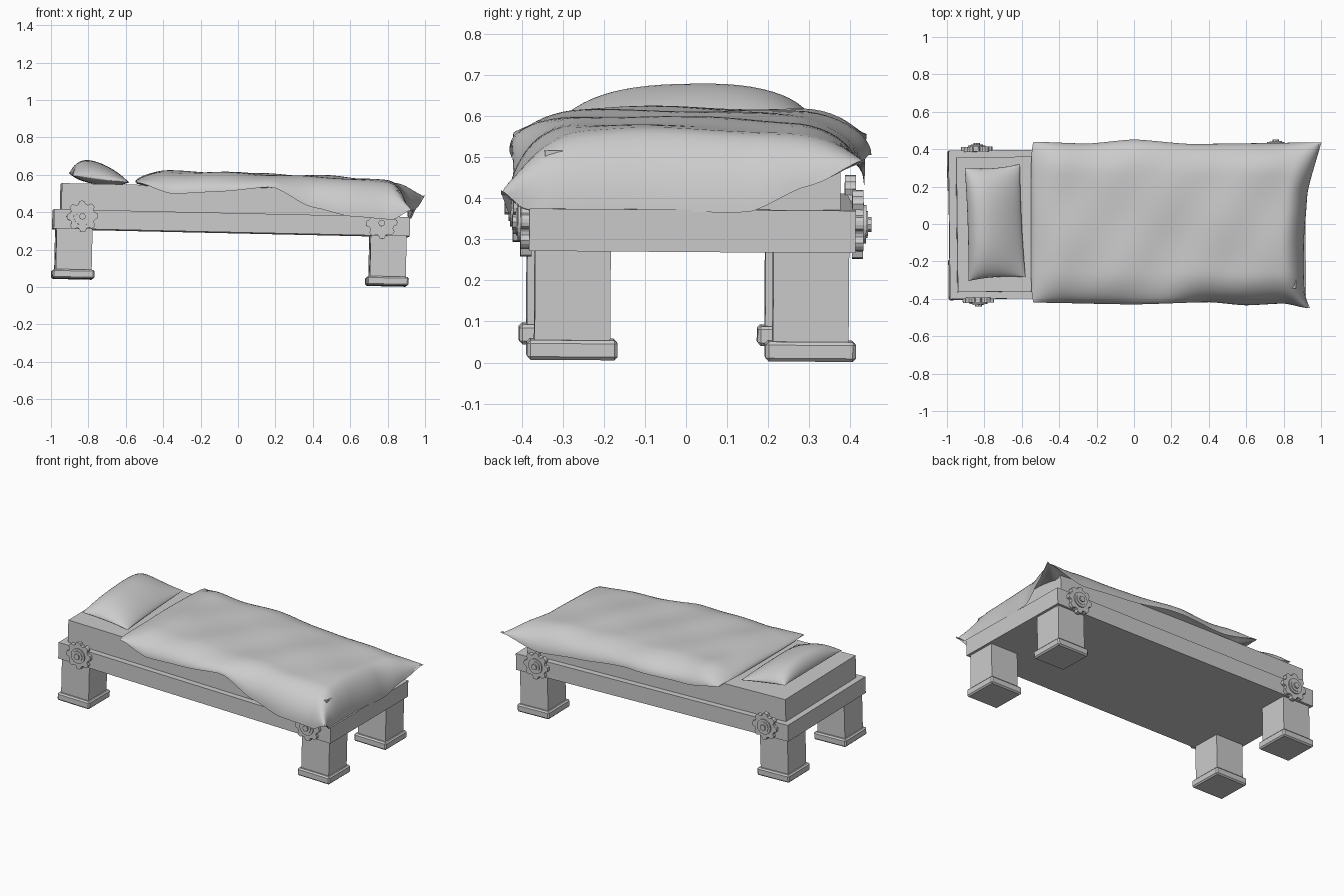
import bpy, bmesh
from math import sin, cos, pi, radians
from mathutils import Matrix, Euler

if "Cube" in bpy.data.objects:
    bpy.data.objects.remove(bpy.data.objects["Cube"])

# The whole frame leans slightly
LEAN = Matrix.Translation((-0.037, 0.005, 0.34)) @ Euler(
    (radians(-0.4), radians(1.28), radians(0.65))).to_matrix().to_4x4()


def finish(name, bm, matrix=None, smooth=False, bevel=0.0):
    bmesh.ops.recalc_face_normals(bm, faces=bm.faces)
    me = bpy.data.meshes.new(name)
    bm.to_mesh(me)
    bm.free()
    ob = bpy.data.objects.new(name, me)
    bpy.context.collection.objects.link(ob)
    if matrix:
        ob.matrix_world = matrix
    if bevel:
        mod = ob.modifiers.new("bevel", "BEVEL")
        mod.width, mod.segments = bevel, 1
    if smooth:
        bpy.ops.object.select_all(action='DESELECT')
        ob.select_set(True)
        bpy.context.view_layer.objects.active = ob
        bpy.ops.object.shade_smooth_by_angle(angle=radians(60))
    return ob


def box(name, lo, hi, bevel=0.0):
    bm = bmesh.new()
    bmesh.ops.create_cube(bm, size=1)
    for v in bm.verts:
        v.co = [a + (b - a) * (c + 0.5) for a, b, c in zip(lo, hi, v.co)]
    return finish(name, bm, LEAN, bevel=bevel)


def prism(bm, radii, y0, y1):
    """Extrude a radial outline along y."""
    n = len(radii)
    vs = []
    for i, r in enumerate(radii):
        a = 2 * pi * i / n
        vs.append(bm.verts.new((r * cos(a), y0, r * sin(a))))
    f = bm.faces.new(vs)
    ex = bmesh.ops.extrude_face_region(bm, geom=[f])
    for v in ex["geom"]:
        if isinstance(v, bmesh.types.BMVert):
            v.co.y = y1


def puff(name, nx, ny, shape):
    """Closed cushion: top and bottom sheets joined at the rim."""
    bm = bmesh.new()
    for side in (1, -1):
        g = [[bm.verts.new(shape(sin(pi * (i / nx - 0.5)), sin(pi * (j / ny - 0.5)), side))
              for j in range(ny + 1)] for i in range(nx + 1)]
        for i in range(nx):
            for j in range(ny):
                bm.faces.new((g[i][j], g[i + 1][j], g[i + 1][j + 1], g[i][j + 1]))
    bmesh.ops.remove_doubles(bm, verts=bm.verts, dist=1e-5)
    return finish(name, bm, smooth=True)


def curve(points, t):
    """Smoothly eased interpolation through (t, value) pairs."""
    if t <= points[0][0]:
        return points[0][1]
    for (a, p), (b, q) in zip(points, points[1:]):
        if t <= b:
            k = (t - a) / (b - a)
            k = 0.5 * k + 0.5 * k * k * (3 - 2 * k)
            return p + (q - p) * k
    return points[-1][1]


# Frame slab and mattress
box("bed_frame", (-0.952, -0.397, -0.05), (0.952, 0.397, 0.053))
box("mattress", (-0.913, -0.36, 0.05), (0.895, 0.36, 0.193))

# Legs, feet and cog wheels at the four corners
for sx, xn in ((-1, "head"), (1, "foot")):
    for sy, yn in ((-1, "front"), (1, "back")):
        x, y = sx * 0.84, sy * 0.29
        box(f"{xn}_{yn}_leg", (x - 0.096, y - 0.092, -0.275), (x + 0.096, y + 0.092, -0.04))
        box(f"{xn}_{yn}_leg_base", (x - 0.112, y - 0.11, -0.315), (x + 0.112, y + 0.11, -0.267), 0.008)
        bm = bmesh.new()
        prism(bm, [0.084, 0.084, 0.082, 0.069, 0.067, 0.069, 0.082] * 8, sy * 0.39, sy * 0.417)
        prism(bm, [0.047] * 24, sy * 0.41, sy * 0.424)
        prism(bm, [0.033] * 16, sy * 0.41, sy * 0.428)
        prism(bm, [0.018] * 8, sy * 0.41, sy * 0.437)
        finish(f"{xn}_{yn}_cog", bm, LEAN @ Matrix.Translation((sx * 0.80, 0, 0.017)))


# Pillow, thicker towards the head end
def pillow_shape(u, v, side):
    s, t = (u + 1) / 2, (v + 1) / 2
    x0, x1 = -0.885 - 0.02 * t, -0.58 - 0.03 * t
    y0, y1 = -0.305 + 0.02 * s, 0.30 + 0.02 * s
    x = x0 + (x1 - x0) * s + 0.012 * u * (v * v - 1) * 0.5
    y = y0 + (y1 - y0) * t + 0.012 * v * (u * u - 1)
    h = (max(0, 1 - abs(u) ** 2.2) ** 0.6) * (max(0, 1 - abs(v) ** 2.6) ** 0.6)
    z = 0.602 - 0.037 * s + 0.006 * v
    z += h * (0.082 * (1 - 0.4 * u) if side > 0 else -0.035)
    return x, y, z


puff("pillow", 24, 28, pillow_shape)

# Duvet: ridge height along x and heights of the hanging edges
RIDGE = [(-0.55, 0.60), (-0.38, 0.622), (0.0, 0.61), (0.35, 0.598), (0.7, 0.578), (1, 0.55)]
FRONT = [(-0.55, 0.56), (-0.35, 0.498), (-0.1, 0.51), (0.18, 0.535), (0.4, 0.425),
         (0.6, 0.378), (0.83, 0.36), (0.93, 0.41)]
BACK = [(-0.55, 0.55), (-0.3, 0.505), (0.1, 0.505), (0.45, 0.46), (0.75, 0.43), (0.99, 0.485)]
END = [(-0.45, 0.41), (-0.39, 0.37), (0.15, 0.365), (0.30, 0.43), (0.43, 0.485)]
END_X = [(-0.45, 0.93), (-0.35, 0.91), (-0.1, 0.908), (0.15, 0.925), (0.43, 0.99)]
FRONT_Y = [(-0.55, -0.42), (0.0, -0.43), (0.4, -0.418), (0.6, -0.435), (0.8, -0.425), (0.93, -0.45)]
BACK_Y = [(-0.55, 0.44), (-0.25, 0.43), (0.0, 0.452), (0.3, 0.428), (0.99, 0.436)]


def dome(d, w):
    t = min(1, max(0, d / w))
    return max(0, 1 - (1 - t) ** 2) ** 0.5


def duvet_shape(u, v, side):
    s, t = (u + 1) / 2, (v + 1) / 2
    x1 = curve(END_X, 0.44 * v)
    x = -0.55 + 0.025 * abs(v) ** 8 * (v * v) * 0.5 + (x1 + 0.55) * s
    yf, yb = curve(FRONT_Y, x), curve(BACK_Y, x)
    y = yf + (yb - yf) * t
    z = curve(RIDGE, x) - 0.06 * y * y
    z += 0.005 * sin(9 * x + 5 * y) * sin(8 * y - 3 * x) + 0.003 * sin(17 * x - 11 * y)
    df, db, dl, dr = y - yf, yb - y, x + 0.55, x1 - x
    for edge, d, w in ((curve(FRONT, x), df, 0.17), (curve(BACK, x), db, 0.17),
                       (0.558, dl, 0.13), (curve(END, y), dr, 0.11)):
        z = edge + (z - edge) * dome(d, w)
    if side < 0:
        z -= 0.075 * min(1, min(df, db, dl, dr) / 0.10)
    return x, y, z


puff("duvet", 56, 40, duvet_shape)
